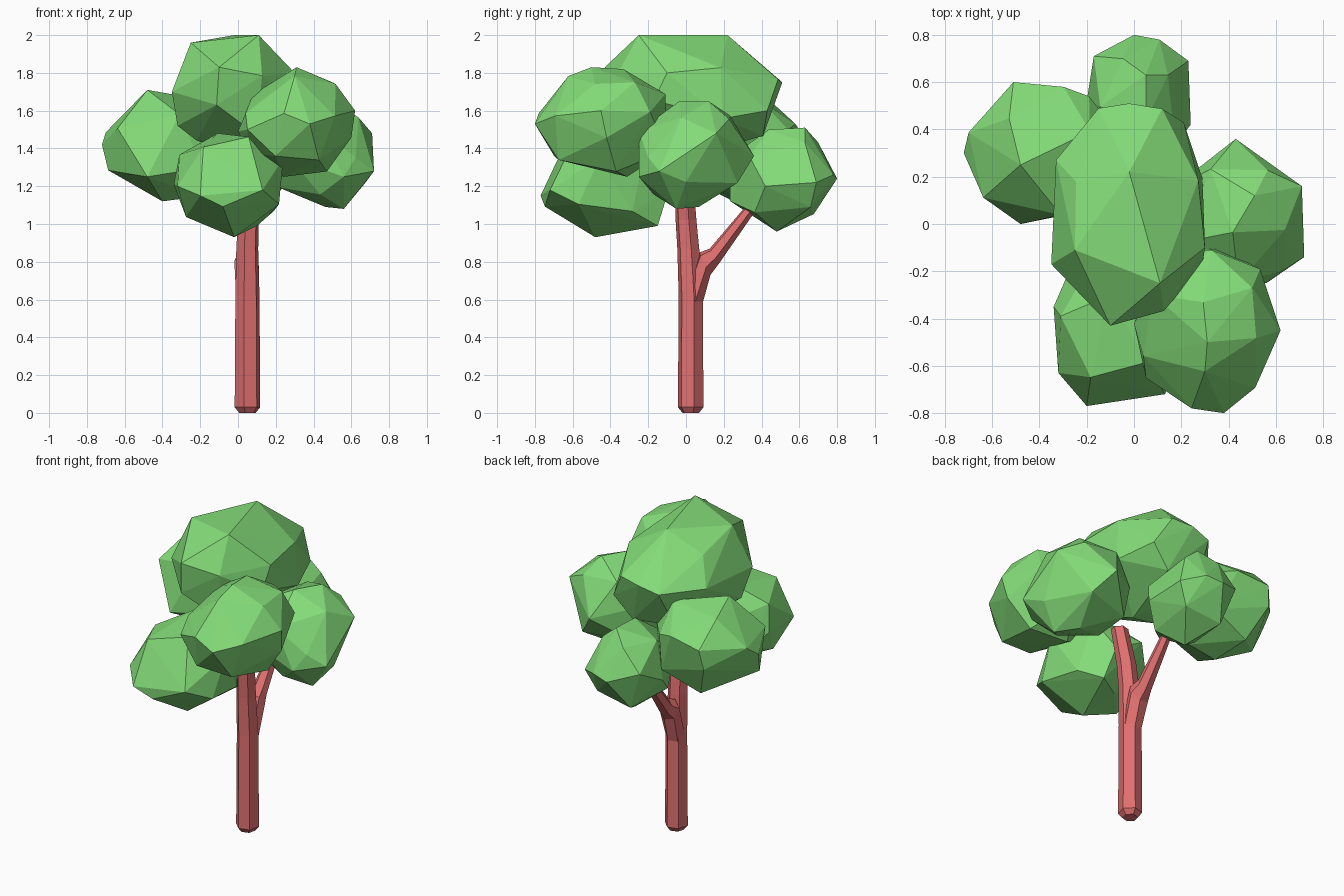
import bpy, bmesh, math, random
from mathutils import Vector, Euler

if "Cube" in bpy.data.objects:
    bpy.data.objects.remove(bpy.data.objects["Cube"])

def material(name, rgb):
    m = bpy.data.materials.new(name)
    m.diffuse_color = (*rgb, 1)
    m.use_nodes = True
    m.node_tree.nodes["Principled BSDF"].inputs["Base Color"].default_value = m.diffuse_color
    return m

leaf = material("leaf_green", (0.23, 0.72, 0.19))
bark = material("bark_red", (0.74, 0.16, 0.16))

def finish(name, bm, mat):
    bmesh.ops.recalc_face_normals(bm, faces=bm.faces[:])
    me = bpy.data.meshes.new(name)
    bm.to_mesh(me)
    bm.free()
    me.materials.append(mat)
    ob = bpy.data.objects.new(name, me)
    bpy.context.collection.objects.link(ob)

def blob(name, lo, hi, seed, corners, n=17):
    """Faceted clump: hull of an even ball fitted to the box lo..hi plus a few pulled-out corners."""
    rnd = random.Random(seed)
    rot = Euler([rnd.uniform(0, math.tau) for _ in range(3)]).to_matrix()
    pts = []
    for i in range(n):
        z = 1 - (2 * i + 1) / n
        r, a = math.sqrt(1 - z * z), i * 2.39996
        pts.append(rot @ Vector((r * math.cos(a), r * math.sin(a), z)))
    mn = [min(p[k] for p in pts) for k in range(3)]
    mx = [max(p[k] for p in pts) for k in range(3)]
    corners = [Vector(c) for c in corners]
    bm = bmesh.new()
    for c in corners:
        bm.verts.new(c)
    for p in pts:
        q = Vector([lo[k] + (p[k] - mn[k]) / (mx[k] - mn[k]) * (hi[k] - lo[k]) for k in range(3)])
        # skip ball points crowding a corner, to keep the facets large
        if all((q - c).length > 0.11 for c in corners):
            bm.verts.new(q)
    bmesh.ops.convex_hull(bm, input=bm.verts[:])
    inner = [v for v in bm.verts if not v.link_faces]
    bmesh.ops.delete(bm, geom=inner, context='VERTS')
    finish(name, bm, leaf)

def limb(name, path, sides=6):
    """Tapered six-sided limb; path holds (centre, radius, tilt about x)."""
    bm = bmesh.new()
    rings = []
    for c, r, tilt in path:
        rot = Euler((tilt, 0, 0)).to_matrix()
        rings.append([bm.verts.new(Vector(c) + rot @ Vector(
            (r * math.cos(a), r * math.sin(a), 0)))
            for a in (math.tau * (i + 0.25) / sides for i in range(sides))])
    for a, b in zip(rings, rings[1:]):
        for i in range(sides):
            j = (i + 1) % sides
            bm.faces.new((a[i], a[j], b[j], b[i]))
    bm.faces.new(rings[0])
    bm.faces.new(rings[-1])
    finish(name, bm, bark)

# Trunk and the side branch leaning to the back
limb("trunk", [((0.05, 0.025, 0.0), 0.045, 0), ((0.05, 0.025, 0.03), 0.07, 0),
               ((0.05, 0.025, 0.62), 0.066, 0), ((0.049, 0.012, 0.87), 0.06, 0),
               ((0.055, 0.0, 1.02), 0.057, 0), ((0.10, -0.01, 1.25), 0.05, 0)])
limb("branch", [((0.05, 0.03, 0.58), 0.06, 0), ((0.046, 0.1, 0.79), 0.068, -1.1),
                ((0.045, 0.15, 0.83), 0.048, -1.0), ((0.04, 0.345, 1.085), 0.029, -0.75),
                ((0.04, 0.42, 1.18), 0.026, -0.75)])

# Foliage clumps
blob("crown_top", (-0.33, -0.41, 1.35), (0.29, 0.49, 1.97), 1,
     [(-0.35, -0.17, 1.70), (-0.32, -0.1, 1.52), (-0.25, -0.11, 1.96), (-0.02, 0.22, 2.0),
      (0.11, -0.25, 2.0), (-0.10, -0.43, 1.83), (0.30, -0.10, 1.8), (0.21, 0.43, 1.6),
      (-0.33, 0.27, 1.72), (-0.02, 0.51, 1.75)])
blob("foliage_front_right", (0.04, -0.78, 1.25), (0.60, -0.10, 1.82), 2,
     [(0.62, -0.45, 1.6), (0.38, -0.80, 1.53), (0.05, -0.65, 1.5), (0.50, -0.27, 1.75),
      (0.31, -0.50, 1.83), (0.0, -0.42, 1.49)])
blob("foliage_right", (0.15, -0.25, 1.09), (0.70, 0.34, 1.65), 3,
     [(0.51, 0.12, 1.65), (0.71, 0.16, 1.48), (0.72, -0.14, 1.28), (0.56, -0.05, 1.08),
      (0.43, 0.36, 1.36), (0.56, -0.25, 1.25)])
blob("foliage_front_low", (-0.31, -0.75, 0.95), (0.24, -0.09, 1.48), 4,
     [(-0.32, -0.63, 1.2), (-0.20, -0.77, 1.15), (0.13, -0.72, 1.18), (-0.02, -0.48, 0.93),
      (0.10, -0.15, 0.99), (-0.34, -0.35, 1.21)])
blob("foliage_left", (-0.70, 0.0, 1.13), (-0.04, 0.58, 1.71), 5,
     [(-0.72, 0.30, 1.42), (-0.51, 0.60, 1.5), (-0.19, 0.54, 1.5), (-0.48, 0.0, 1.25),
      (-0.48, 0.25, 1.71), (-0.40, 0.25, 1.12), (0.0, 0.2, 1.27), (0.0, 0.3, 1.45)])
blob("foliage_back", (-0.20, 0.23, 0.97), (0.24, 0.78, 1.50), 6,
     [(-0.17, 0.71, 1.3), (0.0, 0.80, 1.24), (0.23, 0.69, 1.22), (0.24, 0.42, 1.2),
      (-0.20, 0.52, 1.2), (0.05, 0.63, 1.51), (0.02, 0.48, 0.96)])
